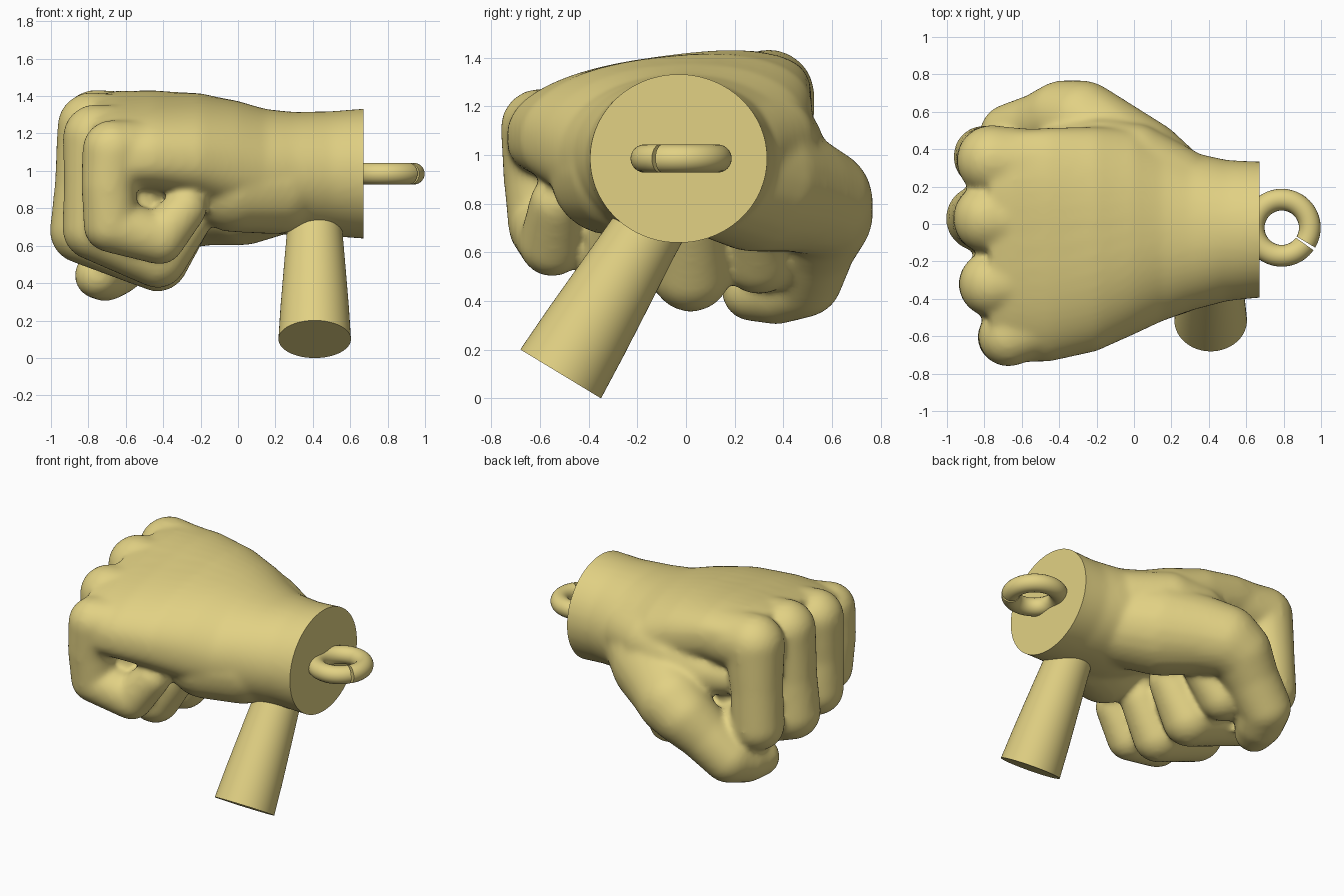
import bpy, bmesh, math
from mathutils import Vector, Matrix

if "Cube" in bpy.data.objects:
    bpy.data.objects.remove(bpy.data.objects["Cube"])

mat = bpy.data.materials.new("sand_plastic")
mat.diffuse_color = (0.76, 0.64, 0.23, 1)
mat.use_nodes = True
mat.node_tree.nodes["Principled BSDF"].inputs["Base Color"].default_value = mat.diffuse_color


def finish(name, bm, angle=40):
    me = bpy.data.meshes.new(name)
    bm.to_mesh(me)
    bm.free()
    ob = bpy.data.objects.new(name, me)
    bpy.context.collection.objects.link(ob)
    me.materials.append(mat)
    bpy.ops.object.select_all(action='DESELECT')
    ob.select_set(True)
    bpy.context.view_layer.objects.active = ob
    bpy.ops.object.shade_smooth_by_angle(angle=math.radians(angle))
    return ob


def loft(bm, rings):
    loops = [[bm.verts.new(p) for p in r] for r in rings]
    n = len(loops[0])
    for a, b in zip(loops, loops[1:]):
        for i in range(n):
            bm.faces.new((a[i], a[(i + 1) % n], b[(i + 1) % n], b[i]))
    bm.faces.new(loops[0][::-1])
    bm.faces.new(loops[-1])
    bmesh.ops.recalc_face_normals(bm, faces=bm.faces[:])


def palm_ring(x, yc, zc, ry, rz, slope, power, n=48):
    # superellipse cross-section, sheared so the thumb side is higher
    pts = []
    for i in range(n):
        a = 2 * math.pi * i / n
        c, s = math.cos(a), math.sin(a)
        y = ry * math.copysign(abs(c) ** (2 / power), c)
        z = rz * math.copysign(abs(s) ** (2 / power), s)
        pts.append((x, yc + y, zc + z + slope * y))
    return pts


def limb(bm, pts, steps=9):
    # chain of spheres along a path of (x, y, z, radius)
    for a, b in zip(pts, pts[1:]):
        for i in range(steps + 1):
            p = Vector(a).lerp(Vector(b), i / steps)
            bmesh.ops.create_icosphere(bm, subdivisions=3, radius=p[3],
                                       matrix=Matrix.Translation(p.to_3d()))


# forearm and palm
bm = bmesh.new()
loft(bm, [palm_ring(*r) for r in [
    (0.80, -0.03, 0.985, 0.367, 0.350, 0.00, 2.0),
    (0.67, -0.03, 0.985, 0.364, 0.348, 0.00, 2.0),
    (0.50, -0.035, 0.985, 0.377, 0.334, 0.00, 2.0),
    (0.30, -0.04, 0.985, 0.425, 0.330, 0.00, 2.1),
    (0.15, -0.03, 1.00, 0.490, 0.330, 0.02, 2.1),
    (0.00, -0.04, 1.05, 0.550, 0.322, 0.05, 2.2),
    (-0.20, -0.08, 1.12, 0.600, 0.285, 0.10, 2.3),
    (-0.45, -0.11, 1.16, 0.625, 0.245, 0.14, 2.5),
    (-0.65, -0.12, 1.165, 0.620, 0.225, 0.17, 2.6),
    (-0.77, -0.12, 1.16, 0.570, 0.205, 0.18, 2.6),
]])

# pinky, ring, middle and index: palm, knuckle, middle joint, end joint, tip
for path in [
    [(-0.15, -0.41, 1.10, .17), (-0.67, -0.60, 1.11, .164), (-0.69, -0.605, 0.92, .148),
     (-0.68, -0.585, 0.71, .148), (-0.42, -0.55, 0.635, .137), (-0.28, -0.53, 0.80, .115)],
    [(-0.15, -0.22, 1.18, .16), (-0.76, -0.32, 1.18, .178), (-0.77, -0.33, 0.92, .163),
     (-0.77, -0.32, 0.69, .170), (-0.43, -0.28, 0.53, .158), (-0.27, -0.26, 0.74, .13)],
    [(-0.15, 0.03, 1.20, .17), (-0.78, 0.03, 1.235, .188), (-0.81, 0.03, 0.92, .172),
     (-0.83, 0.03, 0.68, .178), (-0.43, 0.02, 0.52, .167), (-0.27, 0.02, 0.74, .13)],
    [(-0.15, 0.25, 1.18, .17), (-0.45, 0.31, 1.225, .19), (-0.76, 0.34, 1.245, .19),
     (-0.79, 0.36, 0.95, .165), (-0.80, 0.36, 0.71, .168), (-0.47, 0.30, 0.58, .155),
     (-0.30, 0.29, 0.75, .125)],
]:
    limb(bm, path)

# thumb wrapping under the index finger
limb(bm, [(0.22, 0.12, 0.93, .27), (0.02, 0.28, 0.89, .29), (-0.16, 0.44, 0.85, .25),
          (-0.28, 0.545, 0.81, .225), (-0.38, 0.57, 0.75, .20), (-0.50, 0.53, 0.64, .175),
          (-0.66, 0.48, 0.495, .166), (-0.71, 0.37, 0.455, .153), (-0.75, 0.27, 0.44, .125)])
# web of skin between thumb and index finger
limb(bm, [(0.22, 0.20, 1.02, .22), (0.0, 0.33, 1.05, .21), (-0.18, 0.38, 1.03, .19),
          (-0.42, 0.37, 0.98, .15), (-0.55, 0.34, 0.97, .12)])
# heel of the hand and the inside of the closed fist
limb(bm, [(0.20, -0.22, 0.93, .27), (-0.02, -0.31, 0.92, .25)])
limb(bm, [(-0.54, -0.38, 0.83, .15), (-0.54, 0.20, 0.85, .16)])

# fuse into one skin
fist = finish("fist", bm)
rm = fist.modifiers.new("fuse", 'REMESH')
rm.mode = 'VOXEL'
rm.voxel_size = 0.017
sm = fist.modifiers.new("soften", 'SMOOTH')
sm.factor = 0.5
sm.iterations = 16
for m in (rm.name, sm.name):
    bpy.ops.object.modifier_apply(modifier=m)

# flat wrist end
bm = bmesh.new()
bm.from_mesh(fist.data)
cut = bmesh.ops.bisect_plane(bm, geom=bm.verts[:] + bm.edges[:] + bm.faces[:],
                             plane_co=(0.67, 0, 0), plane_no=(1, 0, 0), clear_outer=True)
bmesh.ops.holes_fill(bm, edges=[e for e in cut["geom_cut"] if isinstance(e, bmesh.types.BMEdge)])
bm.to_mesh(fist.data)
bm.free()
bpy.ops.object.shade_smooth_by_angle(angle=math.radians(50))

# split hanging ring
bm = bmesh.new()
rings, n, gap, start = [], 72, 0.08, math.radians(-33)
for i in range(n + 1):
    a = start + gap / 2 + (2 * math.pi - gap) * i / n
    ring = []
    for j in range(24):
        b = 2 * math.pi * j / 24
        r = 0.15 + 0.058 * math.cos(b)
        ring.append((0.79 + r * math.cos(a), -0.02 + r * math.sin(a), 0.985 + 0.058 * math.sin(b)))
    rings.append(ring)
loft(bm, rings)
finish("hanging_ring", bm)

# slanted flared stem
bm = bmesh.new()
axis = Vector((0, 0.518, 0.855)).normalized()
side = Vector((1, 0, 0))
up = axis.cross(side)
base = Vector((0.41, -0.515, 0.1))
loft(bm, [[base + axis * t + r * (side * math.cos(k * math.pi / 32) + up * math.sin(k * math.pi / 32))
           for k in range(64)]
          for t, r in [(0, .194), (.2, .183), (.45, .165), (.65, .150), (.85, .140)]])
finish("stem", bm)
